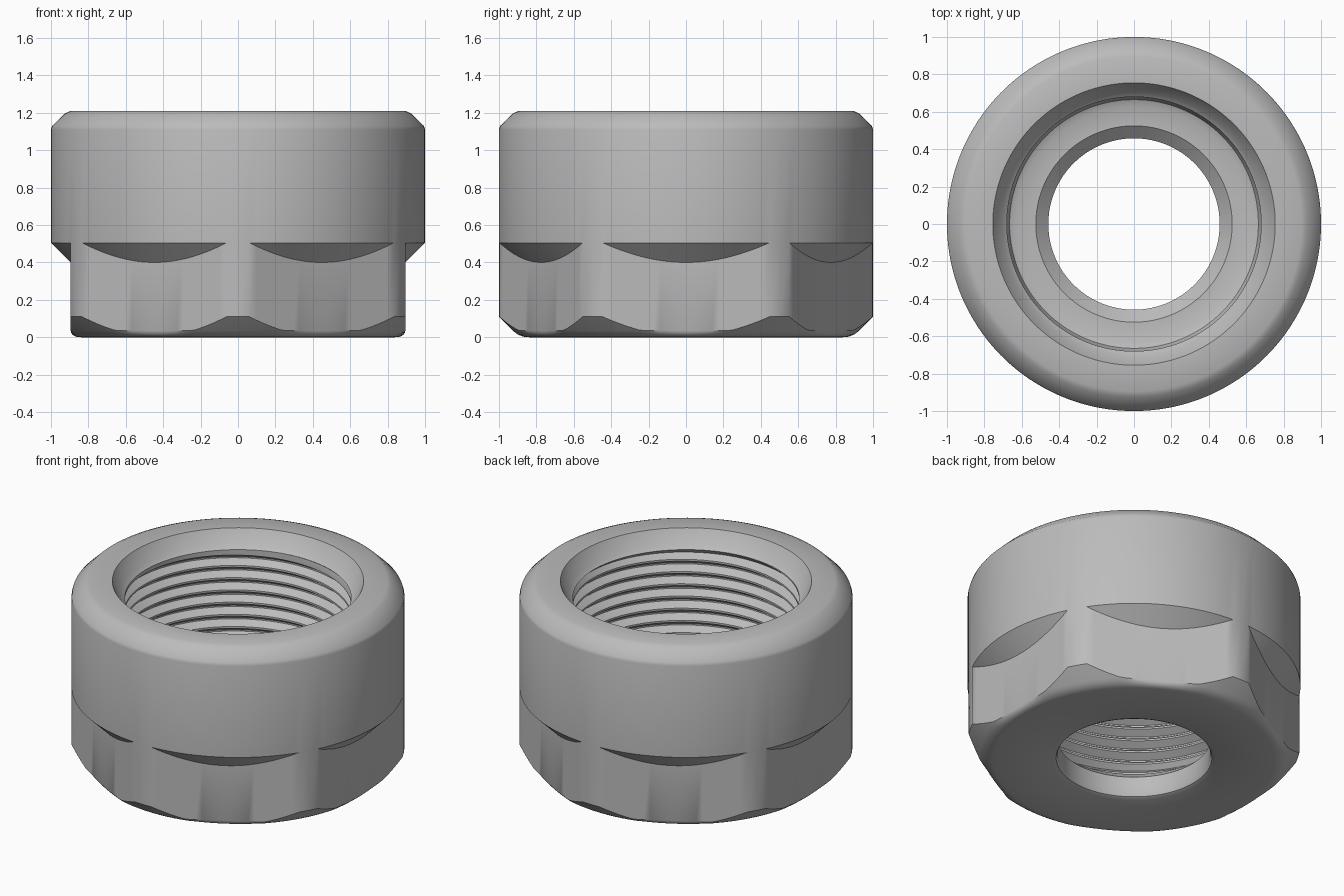
import bpy
import bmesh
from math import cos, acos, sin, radians, pi

cube = bpy.data.objects.get("Cube")
if cube:
    bpy.data.objects.remove(cube, do_unlink=True)

APOTHEM = 0.895                      # distance from axis to each wrench flat
HALF_FLAT = acos(APOTHEM)            # half angle covered by one flat
CREST, DEPTH, PITCH = 0.68, 0.045, 0.081
THREAD_LOW, THREAD_HIGH = 0.3, 1.1


def outer_profile(offset):
    """Rounded base, wrench flat, conical run-out, round collar."""
    f = min(1.0, APOTHEM / cos(offset))
    foot, corner, ledge = 0.84, 0.89, 0.035
    end = min(f, corner + ledge)
    pts = []
    for i in range(6):
        t = i / 5
        r = (1 - t) ** 2 * foot + 2 * t * (1 - t) * corner + t * t * end
        pts.append((r, t * t * ledge))
    pts += [(f, max(ledge, f - corner)),
            (f, 0.4 + f - APOTHEM), (1, 0.505)]
    # collar with softened top chamfer
    pts += [(1, 1.11), (0.994, 1.13), (0.925, 1.197), (0.895, 1.21)]
    return pts


def thread_profile(turn):
    """Helical thread, listed from top to bottom, fading at both ends."""
    pts = []
    for k in range(-1, 12):
        for step, depth in ((0, 0), (0.15, 0), (0.52, 1), (0.63, 1)):
            z = THREAD_LOW + PITCH * (k + step + turn)
            z = min(max(z, THREAD_LOW), THREAD_HIGH)
            fade = min(1, (z - THREAD_LOW) / 0.04, (THREAD_HIGH - z) / 0.04)
            pts.append((CREST + DEPTH * depth * fade, z))
    return pts[::-1]


def bore_profile(turn):
    """Lead-in chamfer, thread, seat and through hole."""
    lead_in = [(0.755, 1.21), (0.705, 1.12)]
    seat = [(0.68, 0.25), (0.665, 0.215), (0.63, 0.2), (0.525, 0.2)]
    hole = [(0.458, 0.14), (0.458, 0.035), (0.468, 0.01), (0.49, 0)]
    return lead_in + thread_profile(turn) + seat + hole


# Angles round the nut: a fine fan on each flat, plus the hexagon corner
FAN = 24
columns = []
for side in range(6):
    centre = radians(60 * side)
    offsets = [-pi / 6] + [HALF_FLAT * (2 * i / FAN - 1) for i in range(FAN + 1)]
    columns += [(centre + o, o) for o in offsets]
columns.append((2 * pi - pi / 6, -pi / 6))

# Loft the closed profile round the axis
bm = bmesh.new()
rings = []
for angle, offset in columns:
    turn = (angle + pi / 6) / (2 * pi)
    rings.append([bm.verts.new((r * cos(angle), r * sin(angle), z))
                  for r, z in outer_profile(offset) + bore_profile(turn)])
for a, b in zip(rings, rings[1:]):
    for i in range(len(a)):
        j = (i + 1) % len(a)
        bm.faces.new((a[i], b[i], b[j], a[j]))
bmesh.ops.remove_doubles(bm, verts=bm.verts[:], dist=0.0002)
bmesh.ops.recalc_face_normals(bm, faces=bm.faces[:])
mesh = bpy.data.meshes.new("hex_nut")
bm.to_mesh(mesh)
bm.free()

# Plain steel
steel = bpy.data.materials.new("steel_grey")
steel.use_nodes = True
colour = (0.5, 0.5, 0.5, 1)
steel.diffuse_color = colour
steel.node_tree.nodes["Principled BSDF"].inputs["Base Color"].default_value = colour
mesh.materials.append(steel)

nut = bpy.data.objects.new("hex_nut", mesh)
bpy.context.collection.objects.link(nut)
bpy.ops.object.select_all(action="DESELECT")
nut.select_set(True)
bpy.context.view_layer.objects.active = nut
bpy.ops.object.shade_smooth_by_angle(angle=radians(30))
